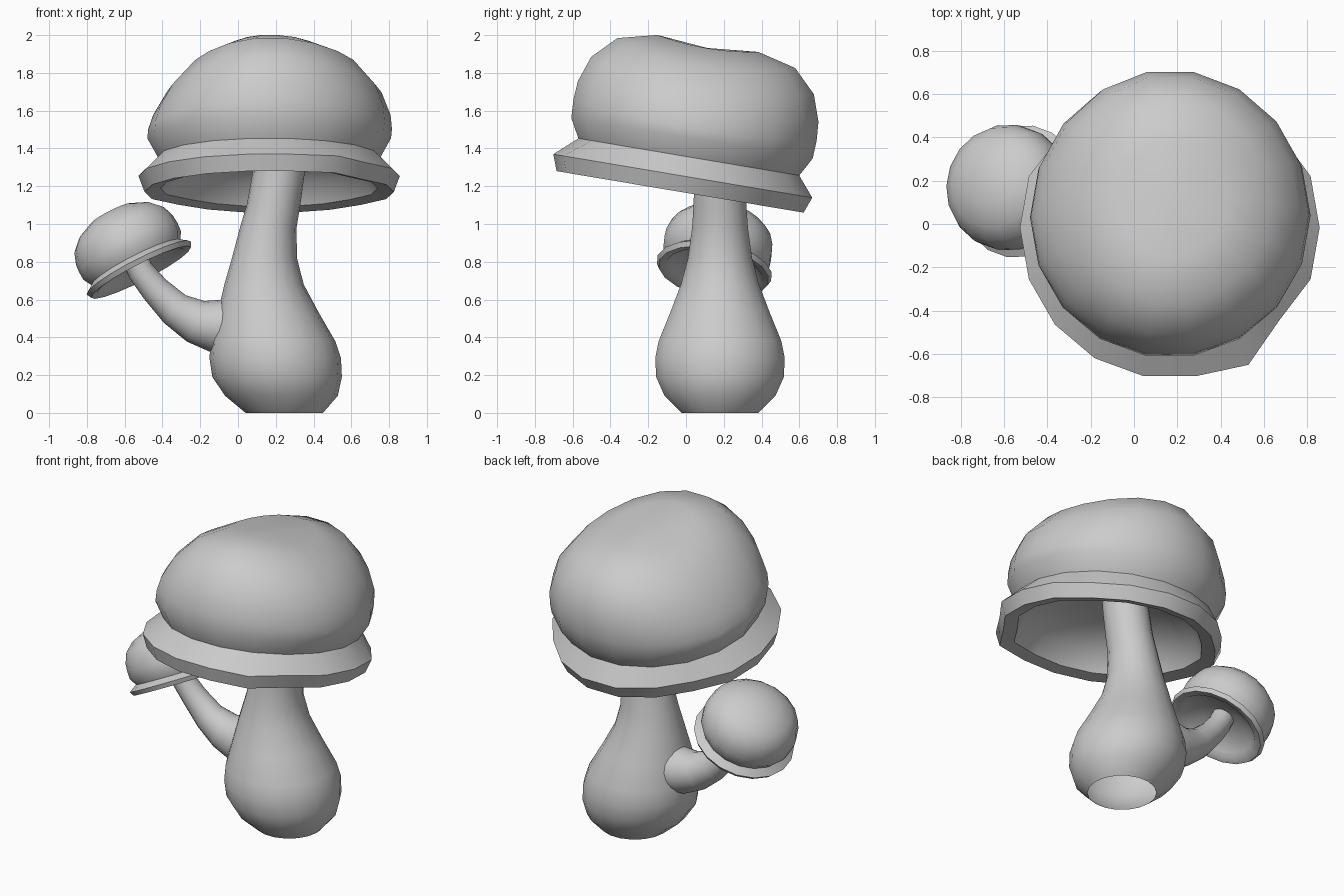
import bpy
import bmesh
from math import cos, sin, pi, radians
from mathutils import Vector

cube = bpy.data.objects.get("Cube")
if cube:
    bpy.data.objects.remove(cube, do_unlink=True)

SIDES = 18
UP = Vector((0, 0, 1))

grey = bpy.data.materials.new("plain_grey")
grey.use_nodes = True
grey.diffuse_color = (0.6, 0.6, 0.6, 1)
grey.node_tree.nodes["Principled BSDF"].inputs["Base Color"].default_value = (0.6, 0.6, 0.6, 1)


def loft(name, rings):
    """Skin a list of equal rings of points, leaving the ends open."""
    bm = bmesh.new()
    loops = [[bm.verts.new(p) for p in ring] for ring in rings]
    count = len(loops[0])
    for a, b in zip(loops, loops[1:]):
        for i in range(count):
            j = (i + 1) % count
            bm.faces.new((a[i], a[j], b[j], b[i]))
    bmesh.ops.remove_doubles(bm, verts=bm.verts, dist=1e-5)
    bmesh.ops.recalc_face_normals(bm, faces=bm.faces)
    mesh = bpy.data.meshes.new(name)
    bm.to_mesh(mesh)
    bm.free()
    mesh.shade_smooth()
    mesh.set_sharp_from_angle(angle=radians(50))
    mesh.materials.append(grey)
    obj = bpy.data.objects.new(name, mesh)
    bpy.context.collection.objects.link(obj)


def circle(centre, axis, radius):
    turn = UP.rotation_difference(Vector(axis).normalized())
    angles = [2 * pi * i / SIDES for i in range(SIDES)]
    return [Vector(centre) + turn @ Vector((radius * cos(t), radius * sin(t), 0)) for t in angles]


# Uneven lip of the large cap: radius factor by corner, counted from +x
LIP_FACTORS = {2: 0.96, 3: 0.98, 6: 0.97, 7: 0.95, 15: 1.05, 16: 0.955}


def cap(name, centre, axis, scale, lip, shoulder, crown, uneven):
    """Hollow underside, flared lip and dome, turned round a leaning axis."""
    under = [(0, 0.08), (0.3, 0.04), (0.52, -0.06), (0.575, 0.9 * -lip)]
    flare = [(0.66, -lip), (0.692, -0.55 * lip), (0.59, 0)]
    dome = [(0.645, 0.1), (0.65, 0.2), (0.643, 0.3), (0.595, 0.44),
            (0.475, 0.56), (0.27, shoulder), (0, crown)]
    turn = UP.rotation_difference(Vector(axis).normalized())
    rings = []
    for r, h in under + flare + dome:
        ring = []
        for i in range(SIDES):
            t = 2 * pi * i / SIDES
            x, y, z = r * cos(t), r * sin(t), h
            if uneven:
                y *= 1.02
                # lip sits forward
                if h < 0:
                    k = LIP_FACTORS.get(i, 1)
                    x, y = k * x, k * y - 0.015
                # dome slopes off to both sides and leans in on its right
                if h > 0.15:
                    z -= 0.6 * h * x * x
                    if x < 0:
                        x *= 1 - 0.3 * (h - 0.15)
            ring.append(Vector(centre) + turn @ Vector((x, y, z)) * scale)
        rings.append(ring)
    loft(name, rings)


# Caps
cap("large_cap", (0.165, 0.015, 1.355), (0, 0.168, 1), 1, 0.19, 0.61, 0.585, True)
cap("small_cap", (-0.54, 0.155, 0.795), (-0.45, 0.15, 0.88), 0.448, 0.13, 0.655, 0.695, False)

# Bulbous main stem: x centre, height, radius
stem = [(0.245, 0, 0.205), (0.23, 0.09, 0.298), (0.207, 0.19, 0.343),
        (0.197, 0.29, 0.348), (0.185, 0.38, 0.33), (0.16, 0.53, 0.268),
        (0.138, 0.68, 0.21), (0.14, 0.82, 0.172), (0.16, 0.98, 0.15),
        (0.188, 1.1, 0.142), (0.215, 1.27, 0.138), (0.23, 1.5, 0.138)]
loft("main_stem", [circle((x, 0.18, z), UP, r) for x, z, r in stem])

# Curved side stem: centre point, radius
branch = [((-0.06, 0.19, 0.455), 0.145), ((-0.13, 0.19, 0.462), 0.138),
          ((-0.225, 0.187, 0.485), 0.117), ((-0.335, 0.183, 0.55), 0.093),
          ((-0.44, 0.178, 0.655), 0.077), ((-0.515, 0.17, 0.75), 0.07),
          ((-0.58, 0.17, 0.88), 0.068)]
points = [Vector(p) for p, r in branch]
rings = []
for i, (p, r) in enumerate(branch):
    along = points[min(i + 1, len(points) - 1)] - points[max(i - 1, 0)]
    rings.append(circle(p, along, r))
loft("side_stem", rings)
